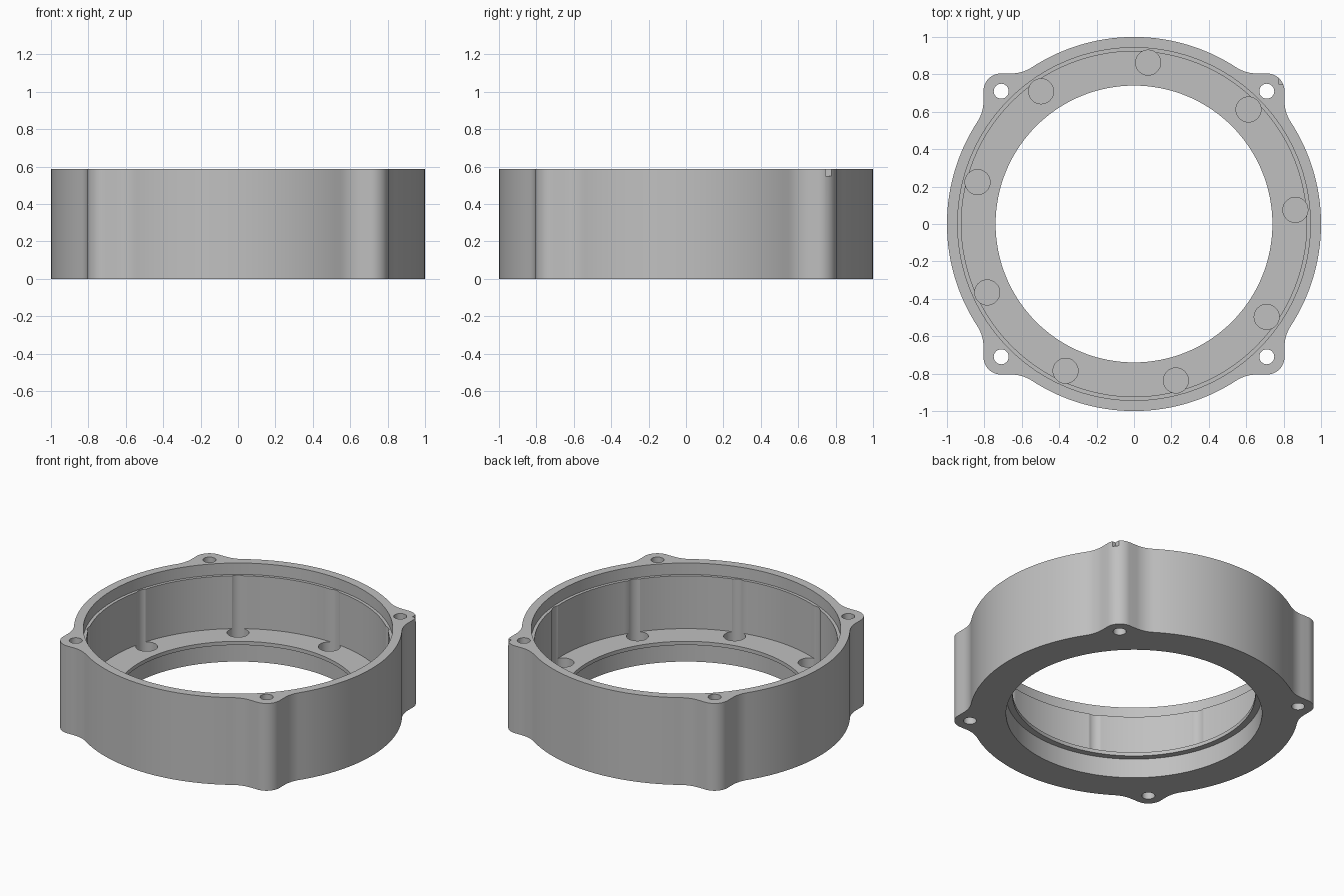
import bpy, bmesh, math

if "Cube" in bpy.data.objects:
    bpy.data.objects.remove(bpy.data.objects["Cube"])

H = 0.587            # overall height
EAR, EAR_R = 0.71, 0.095   # ear centre offset and corner radius
FIL = 0.2            # fillet between ear and ring

grey = bpy.data.materials.new("metal grey")
grey.diffuse_color = (0.53, 0.53, 0.53, 1)
grey.use_nodes = True
grey.node_tree.nodes["Principled BSDF"].inputs["Base Color"].default_value = grey.diffuse_color


def make(name, bm):
    bmesh.ops.recalc_face_normals(bm, faces=bm.faces)
    mesh = bpy.data.meshes.new(name)
    bm.to_mesh(mesh)
    bm.free()
    ob = bpy.data.objects.new(name, mesh)
    bpy.context.collection.objects.link(ob)
    mesh.materials.append(grey)
    return ob


def arc(cx, cy, r, a0, a1, n):
    return [(cx + r * math.cos(a0 + (a1 - a0) * i / n),
             cy + r * math.sin(a0 + (a1 - a0) * i / n)) for i in range(n + 1)]


def cylinder(name, x, y, r, z0, z1, n=32):
    bm = bmesh.new()
    bmesh.ops.create_cone(bm, cap_ends=True, segments=n, radius1=r, radius2=r, depth=z1 - z0)
    bmesh.ops.translate(bm, verts=bm.verts, vec=(x, y, (z0 + z1) / 2))
    return make(name, bm)


def cut(target, cutter):
    mod = target.modifiers.new("cut", 'BOOLEAN')
    mod.operation = 'DIFFERENCE'
    mod.solver = 'EXACT'
    mod.object = cutter
    bpy.context.view_layer.objects.active = target
    bpy.ops.object.modifier_apply(modifier=mod.name)
    bpy.data.objects.remove(cutter)


# Outer outline: one quarter with its ear, repeated by rotation
fy = EAR + EAR_R + FIL
fx = math.sqrt((1 + FIL) ** 2 - fy ** 2)
a = math.atan2(fx, fy)          # angle from the x axis where the ring meets the fillet
quarter = arc(0, 0, 1, 0, a, 20)
quarter += arc(fy, fx, FIL, a + math.pi, math.pi, 8)[1:]
quarter += arc(EAR, EAR, EAR_R, 0, math.pi / 2, 12)
quarter += arc(fx, fy, FIL, 1.5 * math.pi, 1.5 * math.pi - a, 8)
quarter += arc(0, 0, 1, math.pi / 2 - a, math.pi / 2, 20)[1:-1]
outline = []
for k in range(4):
    c, s = (1, 0, -1, 0)[k], (0, 1, 0, -1)[k]
    outline += [(x * c - y * s, x * s + y * c) for x, y in quarter]

bm = bmesh.new()
base = bm.faces.new([bm.verts.new((x, y, 0)) for x, y in outline])
ext = bmesh.ops.extrude_face_region(bm, geom=[base], use_keep_orig=True)
bmesh.ops.translate(bm, vec=(0, 0, H),
                    verts=[v for v in ext["geom"] if isinstance(v, bmesh.types.BMVert)])
housing = make("housing_ring", bm)

# Stepped bore: lower recess, thin lip, floor, main wall, top rebate
profile = [(0, -0.1), (0.78, -0.1), (0.78, 0.13), (0.74, 0.13), (0.74, 0.155),
           (0.923, 0.155), (0.923, 0.51), (0.943, 0.51), (0.943, 0.7), (0, 0.7)]
bm = bmesh.new()
verts = [bm.verts.new((r, 0, z)) for r, z in profile]
edges = [bm.edges.new(p) for p in zip(verts, verts[1:])]
bmesh.ops.spin(bm, geom=verts + edges, cent=(0, 0, 0), axis=(0, 0, 1),
               angle=2 * math.pi, steps=128)
bmesh.ops.remove_doubles(bm, verts=bm.verts, dist=1e-4)
cut(housing, make("bore_cutter", bm))

# Nine blind pockets that also groove the wall
for i in range(9):
    t = math.radians(5 + 40 * i)
    cut(housing, cylinder("pocket_cutter", 0.866 * math.cos(t), 0.866 * math.sin(t),
                          0.067, 0.05, 0.65))

# Screw holes through the ears
for sx in (-1, 1):
    for sy in (-1, 1):
        cut(housing, cylinder("screw_hole_cutter", sx * EAR, sy * EAR, 0.04, -0.1, 0.7, 24))

# Small index notch in one ear
bm = bmesh.new()
bmesh.ops.create_cube(bm, size=1)
bmesh.ops.scale(bm, verts=bm.verts, vec=(0.1, 0.042, 0.1))
bmesh.ops.translate(bm, verts=bm.verts, vec=(0.825, 0.768, 0.6))
cut(housing, make("notch_cutter", bm))

bpy.ops.object.select_all(action='DESELECT')
housing.select_set(True)
bpy.context.view_layer.objects.active = housing
bpy.ops.object.shade_smooth_by_angle(angle=math.radians(30))
